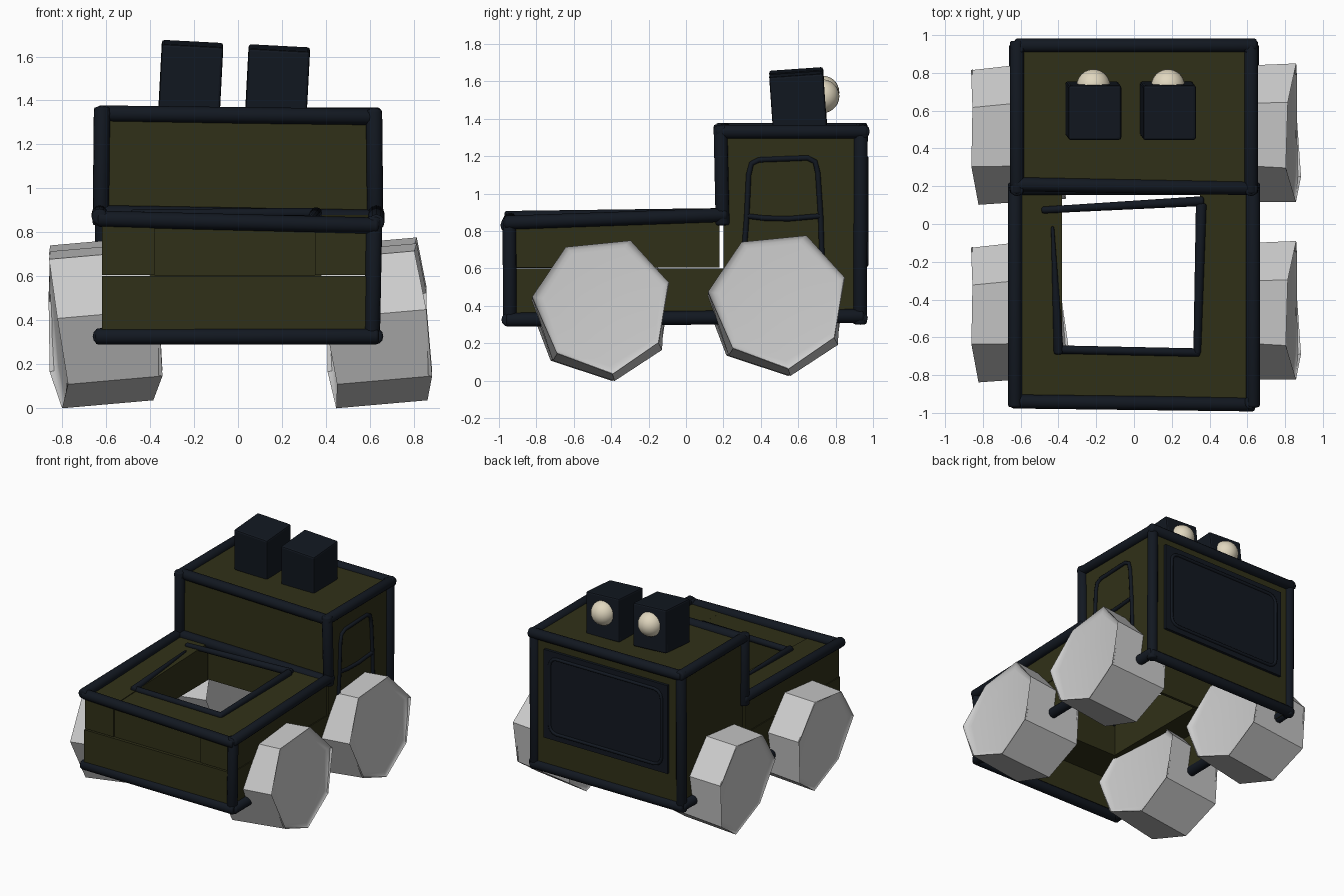
import bpy, bmesh, math
from mathutils import Vector, Matrix

if "Cube" in bpy.data.objects:
    bpy.data.objects.remove(bpy.data.objects["Cube"])


def material(name, rgb):
    m = bpy.data.materials.new(name)
    m.diffuse_color = (*rgb, 1)
    m.use_nodes = True
    m.node_tree.nodes["Principled BSDF"].inputs["Base Color"].default_value = m.diffuse_color
    return m


OLIVE = material("olive", (0.03, 0.03, 0.009))
NAVY = material("navy", (0.006, 0.009, 0.015))
CREAM = material("cream", (0.75, 0.68, 0.52))


def finish(name, bm, mat=None, smooth=None):
    bmesh.ops.recalc_face_normals(bm, faces=bm.faces[:])
    me = bpy.data.meshes.new(name)
    bm.to_mesh(me)
    bm.free()
    ob = bpy.data.objects.new(name, me)
    bpy.context.collection.objects.link(ob)
    if mat:
        me.materials.append(mat)
    if smooth:
        bpy.ops.object.select_all(action='DESELECT')
        ob.select_set(True)
        bpy.context.view_layer.objects.active = ob
        bpy.ops.object.shade_smooth_by_angle(angle=math.radians(smooth))
    return ob


def box(name, lo, hi, mat=OLIVE, slope=0.0, bevel=0.0, rot=None):
    """Box between two corners; slope raises its top along y."""
    bm = bmesh.new()
    bmesh.ops.create_cube(bm, size=1)
    lo, hi = Vector(lo), Vector(hi)
    c, s = (lo + hi) / 2, hi - lo
    for v in bm.verts:
        v.co = Vector([v.co[i] * s[i] for i in range(3)])
        if v.co.z > 0:
            v.co.z += slope * v.co.y
    if bevel:
        bmesh.ops.bevel(bm, geom=bm.edges[:], offset=bevel, segments=2, affect='EDGES', profile=0.5)
    if rot:
        bmesh.ops.rotate(bm, verts=bm.verts[:], matrix=rot)
    bmesh.ops.translate(bm, verts=bm.verts[:], vec=c)
    return finish(name, bm, mat)


def rod(name, a, b, r1=0.037, r2=None):
    """Round bar from a to b with softened ends."""
    a, b = Vector(a), Vector(b)
    d = (b - a).normalized()
    a, b = a - d * 0.03, b + d * 0.03
    bm = bmesh.new()
    bmesh.ops.create_cone(bm, cap_ends=True, segments=12, radius1=r1, radius2=r2 or r1, depth=(b - a).length)
    rims = [e for e in bm.edges if any(len(f.verts) > 4 for f in e.link_faces)]
    bmesh.ops.bevel(bm, geom=rims, offset=0.012, segments=2, affect='EDGES', profile=0.5)
    bm.transform(Matrix.Translation((a + b) / 2) @ d.to_track_quat('Z', 'Y').to_matrix().to_4x4())
    return finish(name, bm, NAVY, 50)


def trim(name, pts, radius, cyclic=False):
    """Thin tube along a polyline."""
    cu = bpy.data.curves.new(name, 'CURVE')
    cu.dimensions = '3D'
    cu.bevel_depth = radius
    cu.bevel_resolution = 2
    cu.use_fill_caps = True
    sp = cu.splines.new('POLY')
    sp.points.add(len(pts) - 1)
    for p, q in zip(sp.points, pts):
        p.co = (*q, 1)
    sp.use_cyclic_u = cyclic
    cu.materials.append(NAVY)
    ob = bpy.data.objects.new(name, cu)
    bpy.context.collection.objects.link(ob)
    return ob


# Wheels: bevelled heptagonal drums, all leaning the same way
for side, x, yaw in (("right", 0.63, 0), ("left", -0.615, 4)):
    for end, y, z in (("front", -0.44, 0.383), ("rear", 0.50, 0.41)):
        bm = bmesh.new()
        bmesh.ops.create_cone(bm, cap_ends=True, segments=7, radius1=0.37, radius2=0.37, depth=0.40)
        # turn one corner downwards after the drum is laid along x
        low = min(bm.verts, key=lambda v: v.co.x)
        spin = math.pi - math.atan2(low.co.y, low.co.x)
        bm.transform(Matrix.Rotation(spin + math.pi, 4, 'Z'))
        bm.transform(Matrix.Rotation(math.pi / 2, 4, 'Y'))
        bm.transform(Matrix.Rotation(math.radians(6), 4, 'X'))
        rims = [e for e in bm.edges if any(len(f.verts) > 4 for f in e.link_faces)]
        bmesh.ops.bevel(bm, geom=rims, offset=0.04, segments=3, affect='EDGES', profile=0.5)
        bm.transform(Matrix.Translation((x, y, z)) @ Matrix.Rotation(math.radians(yaw), 4, 'Z')
                     @ Matrix.Rotation(math.radians(-5), 4, 'Y'))
        finish(f"{end}_{side}_wheel", bm, None, 40)

# Thin lower walls and cab panels; the underside is open
for side, s in (("right", 1), ("left", -1)):
    x0, x1 = sorted((s * 0.595, s * 0.62))
    box(f"{side}_lower_wall", (x0, -0.95, 0.32), (x1, 0.21, 0.60))
    box(f"{side}_cab_panel", (x0, 0.20, 0.32), (x1, 0.94, 1.34))
box("front_lower_wall", (-0.62, -0.96, 0.32), (0.62, -0.935, 0.60))
box("cab_back_panel", (-0.61, 0.92, 0.32), (0.61, 0.945, 1.34))
box("cab_front_panel", (-0.61, 0.20, 0.60), (0.61, 0.22, 1.34))
box("cab_roof", (-0.61, 0.19, 1.32), (0.61, 0.94, 1.34))

# Bed rim blocks, open through the middle
box("bed_left_block", (-0.62, -0.95, 0.605), (-0.38, 0.18, 0.865), slope=0.035)
box("bed_right_block", (0.35, -0.95, 0.605), (0.62, 0.18, 0.86), slope=0.035)
box("bed_front_block", (-0.38, -0.94, 0.602), (0.35, -0.66, 0.845), slope=0.035)

# Heavy frame bars
for side, s in (("right", 1), ("left", -1)):
    top = 1.33 if s > 0 else 1.34
    bed = 0.835 if s > 0 else 0.86
    rod(f"{side}_roof_bar", (s * 0.62, 0.19, top), (s * 0.62, 0.94, top))
    rod(f"{side}_cab_front_post", (s * 0.62, 0.185, top), (s * 0.625, 0.195, 0.86))
    rod(f"{side}_cab_back_post", (s * 0.615, 0.935, top), (s * 0.615, 0.93, 0.33))
    rod(f"{side}_bed_bar", (s * 0.63, -0.94, bed + 0.01), (s * 0.63, 0.19, 0.885))
    rod(f"{side}_sill_bar", (s * 0.625, -0.93, 0.325), (s * 0.625, 0.92, 0.345))
rod("cab_front_top_bar", (-0.61, 0.21, 1.34), (0.61, 0.19, 1.325))
rod("cab_back_top_bar", (-0.60, 0.945, 1.335), (0.62, 0.945, 1.33))
rod("cab_front_low_bar", (-0.61, 0.19, 0.885), (0.61, 0.19, 0.865))
rod("cab_back_sill_bar", (-0.61, 0.935, 0.335), (0.61, 0.935, 0.335))
rod("bed_front_bar", (-0.61, -0.94, 0.86), (0.61, -0.955, 0.83))
rod("front_sill_bar", (-0.62, -0.94, 0.325), (0.61, -0.95, 0.325))
rod("bed_right_front_post", (0.62, -0.945, 0.84), (0.61, -0.94, 0.33))

# Tapered bars round the bed opening
rod("opening_back_bar", (-0.46, 0.075, 0.885), (0.34, 0.12, 0.885), 0.018, 0.026)
rod("opening_right_bar", (0.355, 0.08, 0.885), (0.335, -0.66, 0.86), 0.028, 0.02)
rod("opening_front_bar", (-0.39, -0.665, 0.855), (0.32, -0.68, 0.855), 0.022, 0.022)
rod("opening_left_bar", (-0.43, -0.04, 0.885), (-0.40, -0.66, 0.86), 0.008, 0.026)

# Windscreen pane and its rounded trim on the cab back
box("windscreen", (-0.52, 0.94, 0.57), (0.52, 0.965, 1.24), NAVY)
w = []
for cx, cz, a0 in ((0.41, 1.13, 0), (-0.41, 1.13, 90), (-0.41, 0.68, 180), (0.41, 0.68, 270)):
    for k in range(4):
        a = math.radians(a0 + 30 * k)
        w.append((cx + 0.06 * math.cos(a), 0.965, cz + 0.06 * math.sin(a)))
trim("windscreen_trim", w, 0.012, True)

# Door outline on the right side of the cab only
door = [(0.30, 0.55), (0.325, 0.88), (0.335, 1.10), (0.35, 1.16), (0.39, 1.18), (0.52, 1.185),
        (0.65, 1.19), (0.69, 1.17), (0.705, 1.11), (0.72, 0.88), (0.73, 0.55)]
trim("door_outline", [(0.625, y, z) for y, z in door], 0.014)
trim("door_window_sill", [(0.625, y, z) for y, z in
                          ((0.325, 0.88), (0.42, 0.868), (0.55, 0.865), (0.72, 0.88))], 0.014)

# Roof lamps: tilted boxes with round lenses facing backwards
tilt = Matrix.Rotation(math.radians(4), 3, 'X') @ Matrix.Rotation(math.radians(3), 3, 'Y')
for side, x, dz in (("left", -0.215, 0), ("right", 0.18, -0.02)):
    box(f"{side}_lamp_box", (x - 0.14, 0.455, 1.34 + dz), (x + 0.14, 0.745, 1.66 + dz), NAVY,
        bevel=0.012, rot=tilt)
    bm = bmesh.new()
    bmesh.ops.create_uvsphere(bm, u_segments=24, v_segments=14, radius=0.09,
                              matrix=Matrix.Translation((x, 0.73, 1.54 + dz)))
    finish(f"{side}_lamp_lens", bm, CREAM, 60)
